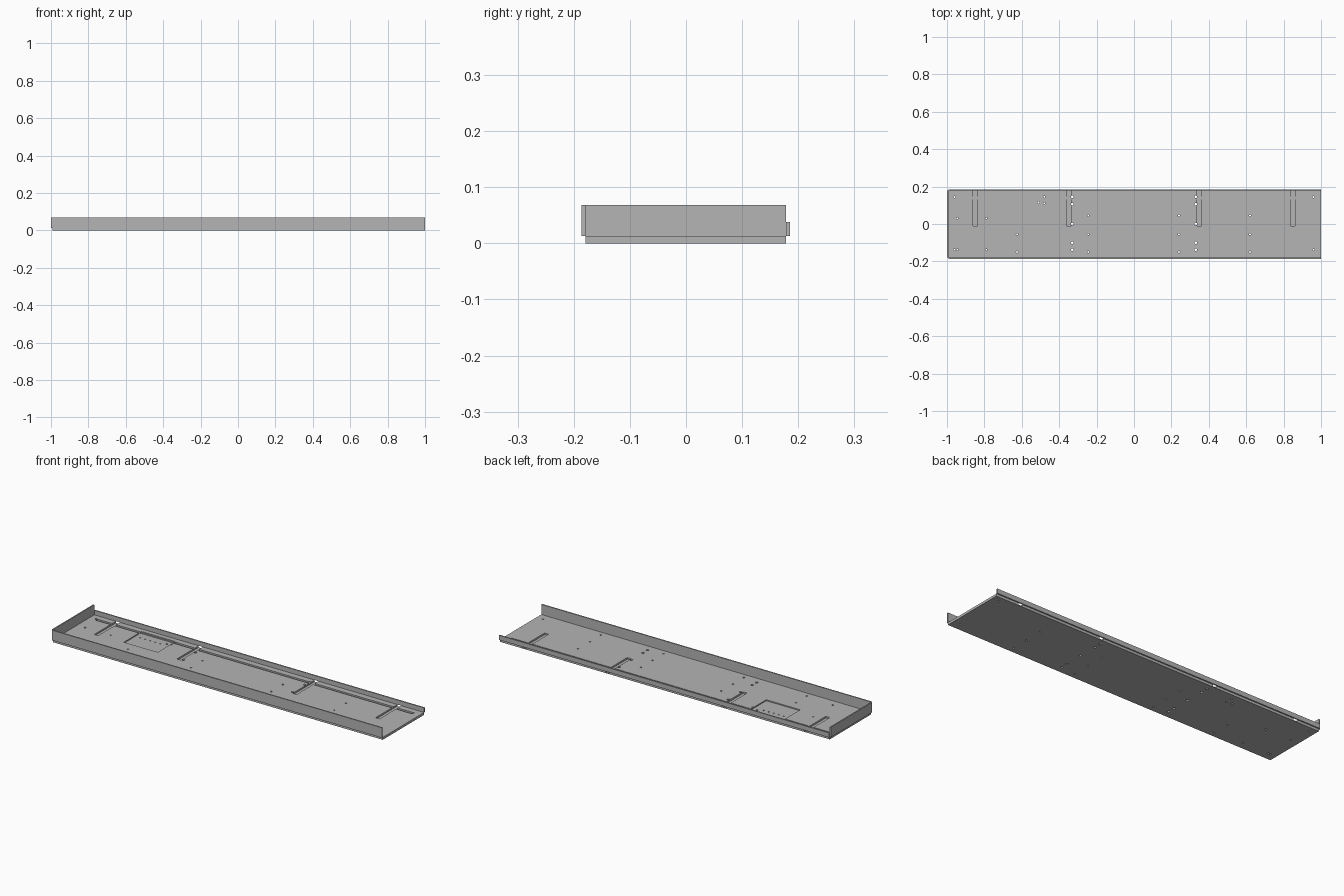
import bpy, bmesh
from mathutils import Matrix, Vector

if "Cube" in bpy.data.objects:
    bpy.data.objects.remove(bpy.data.objects["Cube"], do_unlink=True)

steel = bpy.data.materials.new("grey steel")
steel.use_nodes = True
GREY = (0.46, 0.46, 0.46, 1)
steel.diffuse_color = GREY
steel.node_tree.nodes["Principled BSDF"].inputs["Base Color"].default_value = GREY


def add_box(bm, x, y, z):
    """Box from three (low, high) ranges."""
    low, high = Vector((x[0], y[0], z[0])), Vector((x[1], y[1], z[1]))
    size = Matrix.Diagonal((*(high - low), 1))
    bmesh.ops.create_cube(bm, size=1, matrix=Matrix.Translation((low + high) / 2) @ size)


def add_drill(bm, x, y, radius, bottom):
    """Upright cylinder reaching above the plate."""
    top = 0.04
    bmesh.ops.create_cone(bm, cap_ends=True, segments=16, radius1=radius, radius2=radius,
                          depth=top - bottom,
                          matrix=Matrix.Translation((x, y, (top + bottom) / 2)))


def finish(name, bm):
    mesh = bpy.data.meshes.new(name)
    bm.to_mesh(mesh)
    bm.free()
    mesh.materials.append(steel)
    obj = bpy.data.objects.new(name, mesh)
    bpy.context.collection.objects.link(obj)
    return obj


def box(name, x, y, z):
    bm = bmesh.new()
    add_box(bm, x, y, z)
    return finish(name, bm)


# Overall dimensions
SHEET = 0.007
FLOOR = 0.013
LEFT, RIGHT = -1 + SHEET, 1.0
FRONT, BACK = -0.179, 0.178
WALL = 0.068

# Floor plate and its three upright flanges; one end stays open
plate = box("floor_plate", (LEFT, RIGHT), (FRONT, BACK), (0, FLOOR))
box("front_flange", (LEFT, RIGHT), (FRONT - SHEET, FRONT), (FLOOR, WALL))
box("back_flange", (LEFT, RIGHT), (BACK, BACK + SHEET), (FLOOR, 0.038))
box("end_flange", (-1, LEFT), (FRONT, BACK), (FLOOR, WALL))

# Cable grooves: a long run, four branches out of the back edge, a shallow pocket
grooves = bmesh.new()
add_box(grooves, (-0.955, 0.96), (0.131, 0.146), (0.005, 0.03))
for x in (-0.85, -0.35, 0.35, 0.85):
    add_box(grooves, (x - 0.012, x + 0.012), (-0.01, 0.2), (0.004, 0.031))
add_box(grooves, (-0.69, -0.485), (0, 0.152), (0.007, 0.032))

# Screw holes through the plate, by column
holes = bmesh.new()
for x in (-0.33, 0.33):
    for y in (0.145, 0.105, 0, -0.1, -0.138):
        add_drill(holes, x, y, 0.007, -0.02)
for x, rows in {
    -0.625: (-0.055, -0.15),
    -0.245: (0.045, -0.055, -0.15),
    0.24: (0.045, -0.055, -0.15),
    0.62: (0.045, -0.055, -0.15),
    -0.945: (0.03, -0.138),
    -0.79: (0.03, -0.138),
    -0.48: (0.145, 0.11),
    -0.51: (0.115,),
    -0.96: (0.145, -0.138),
    0.96: (0.145, -0.138),
}.items():
    for y in rows:
        add_drill(holes, x, y, 0.005, -0.02)

# Blind holes in the pocket floor
for i in range(5):
    add_drill(holes, -0.66 + i * 0.03, 0.1, 0.004, 0.003)

# Cut the plate and drop the cutters
cutters = [finish("groove_cutter", grooves), finish("hole_cutter", holes)]
for cutter in cutters:
    cutter.hide_render = True
    mod = plate.modifiers.new(cutter.name, 'BOOLEAN')
    mod.operation = 'DIFFERENCE'
    mod.solver = 'EXACT'
    mod.use_self = True
    mod.object = cutter
bpy.context.view_layer.update()
graph = bpy.context.evaluated_depsgraph_get()
cut_mesh = bpy.data.meshes.new_from_object(plate.evaluated_get(graph))
plate.modifiers.clear()
plate.data = cut_mesh
for cutter in cutters:
    bpy.data.objects.remove(cutter, do_unlink=True)
